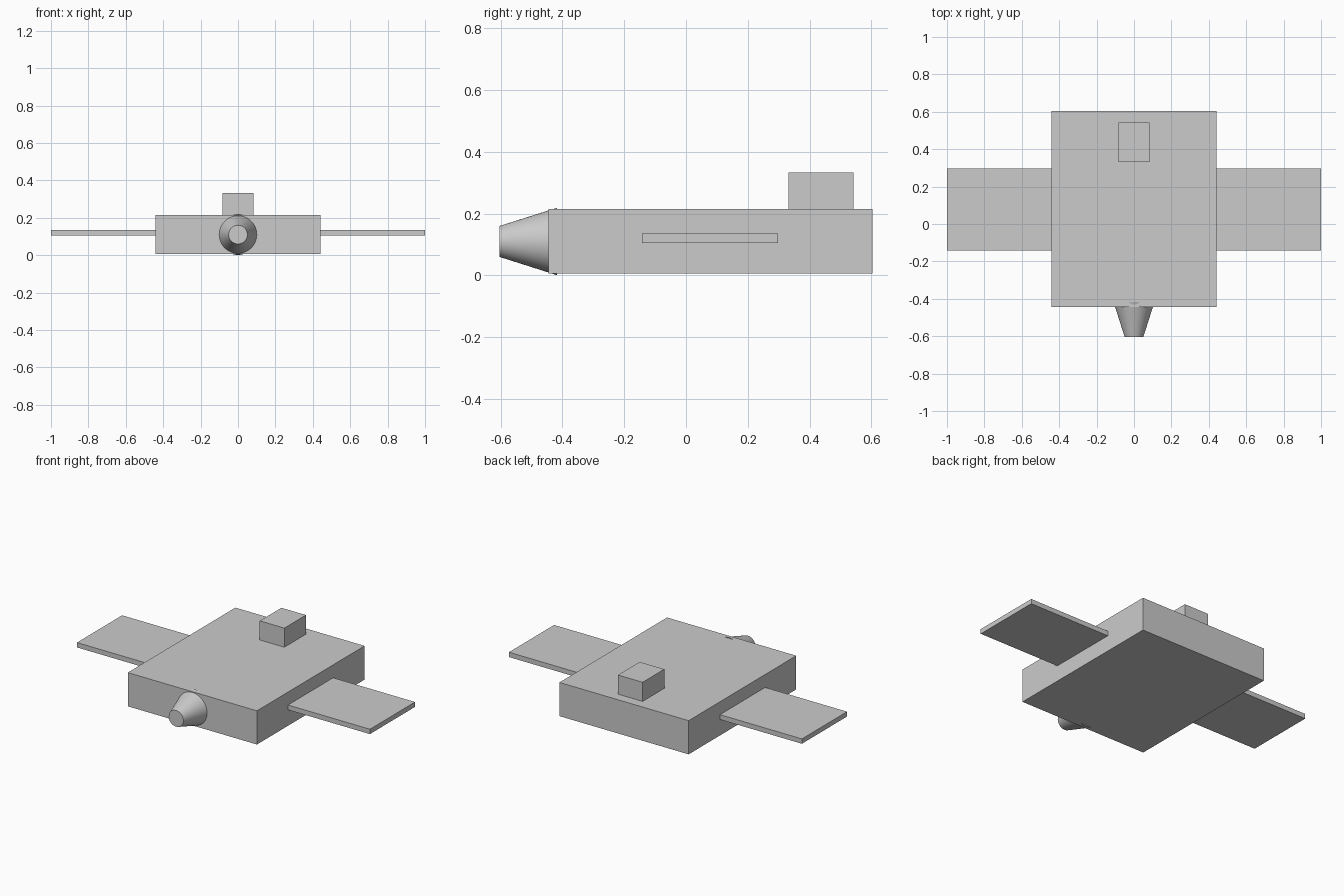
import bpy
from math import pi

if "Cube" in bpy.data.objects:
    bpy.data.objects.remove(bpy.data.objects["Cube"])


def box(name, x, y, z):
    """Axis-aligned box from (min, max) ranges."""
    bpy.ops.mesh.primitive_cube_add(
        size=1, location=[(a + b) / 2 for a, b in (x, y, z)])
    ob = bpy.context.object
    ob.name = name
    ob.scale = [b - a for a, b in (x, y, z)]
    bpy.ops.object.transform_apply(location=False, rotation=False, scale=True)
    return ob


# Main slab body and the small block on top at the back
box("body", (-0.441, 0.441), (-0.445, 0.604), (0.007, 0.215))
box("top_block", (-0.084, 0.084), (0.332, 0.543), (0.215, 0.333))

# Thin side panels
for name, s in (("left_panel", -1), ("right_panel", 1)):
    box(name, sorted((s * 0.44, s * 1.0)), (-0.142, 0.298), (0.105, 0.135))

# Tapered nozzle at the front, its wide end sunk into the body
y0, y1 = -0.604, -0.418
bpy.ops.mesh.primitive_cone_add(
    vertices=64, radius1=0.109, radius2=0.05, depth=y1 - y0,
    location=(0, (y0 + y1) / 2, 0.11), rotation=(pi / 2, 0, 0))
bpy.context.object.name = "front_nozzle"
bpy.ops.object.shade_smooth_by_angle()
